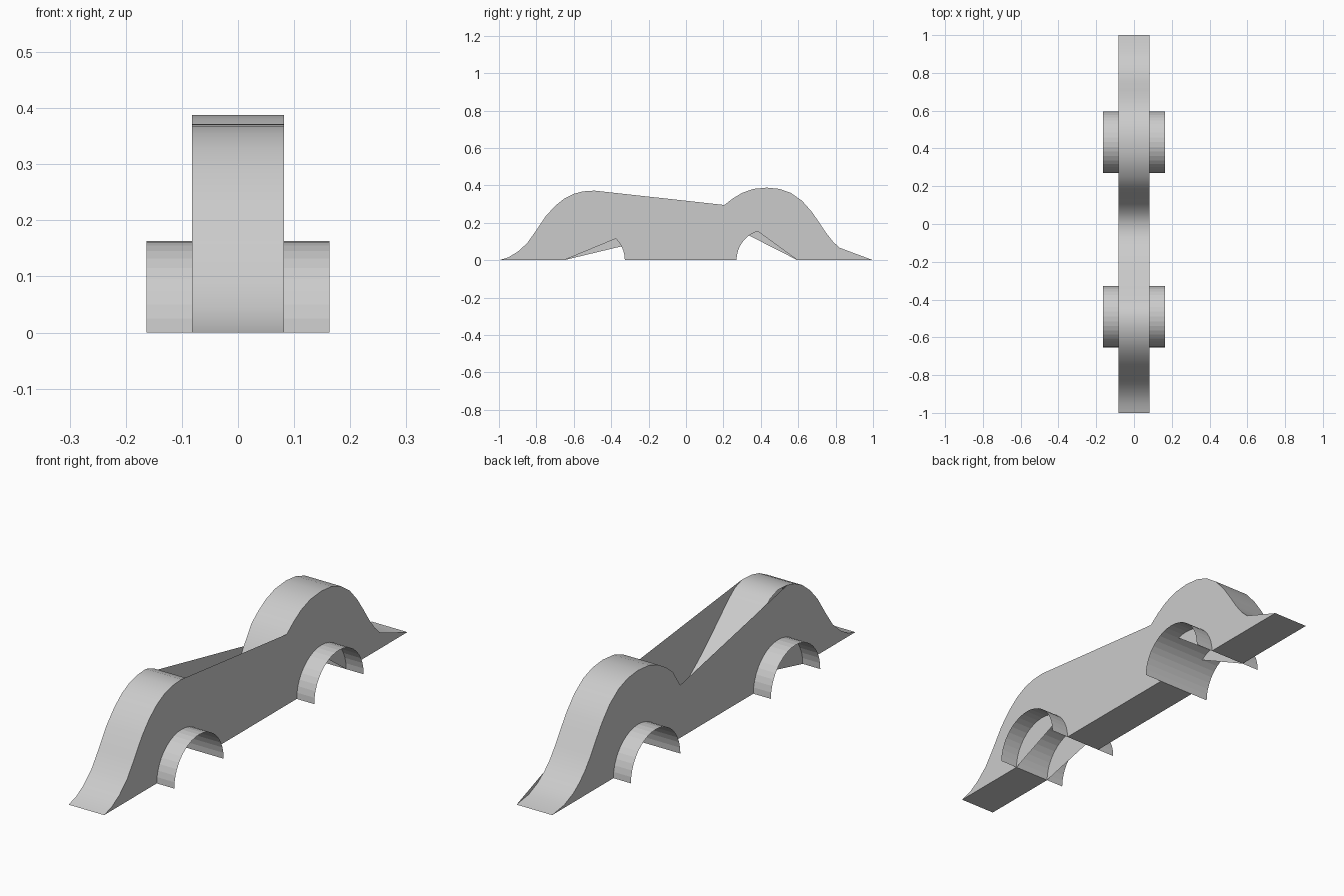
import bpy, bmesh, math

if "Cube" in bpy.data.objects:
    bpy.data.objects.remove(bpy.data.objects["Cube"])

HALF_BODY, HALF_ARCH, R = 0.082, 0.163, 0.163
ARCHES = {"front": -0.49, "rear": 0.433}

# Upper outline of the double fender, (y, z) from nose to tail
TOP = [(-1, 0), (-.95, .015), (-.9, .045), (-.85, .09), (-.8, .16), (-.75, .235),
       (-.7, .29), (-.65, .33), (-.6, .355), (-.55, .368), (-.49, .372), (-.44, .355),
       (-.4, .325), (-.34, .27), (-.27, .205), (-.2, .145), (-.14, .1), (-.07, .067),
       (0, .06), (.06, .09), (.11, .14), (.155, .22), (.205, .295), (.25, .33),
       (.3, .36), (.36, .381), (.433, .388), (.5, .381), (.56, .36), (.62, .318),
       (.67, .262), (.71, .205), (.75, .145), (.785, .1), (.82, .067), (.86, .038),
       (.92, .012), (1, 0)]


def arc(centre, n=20):
    """Half circle in (y, z), from the rear foot over to the front foot."""
    return [(centre + R * math.cos(math.pi * i / n), R * math.sin(math.pi * i / n))
            for i in range(n + 1)]


def make_object(name, bm):
    mesh = bpy.data.meshes.new(name)
    bm.to_mesh(mesh)
    bm.free()
    ob = bpy.data.objects.new(name, mesh)
    bpy.context.collection.objects.link(ob)
    return ob


def strip(name, line, half, smooth=False):
    """Open sheet: a (y, z) line swept across the width."""
    bm = bmesh.new()
    pairs = [[bm.verts.new((x, y, z)) for x in (-half, half)] for y, z in line]
    for a, b in zip(pairs, pairs[1:]):
        bm.faces.new((a[0], a[1], b[1], b[0])).smooth = smooth
    return make_object(name, bm)


def bridge(line, spans):
    """Drop the points lying strictly between the ends of each span."""
    return [p for p in line if not any(a + 1e-4 < p[0] < b - 1e-4 for a, b in spans)]


def side_panel(name, x, top_spans, arch_cut):
    """Flat side whose panel webs straight over the dips and part of each arch."""
    outline = bridge(TOP, top_spans)
    for key in ("rear", "front"):
        pts = arc(ARCHES[key])
        # straight web from the rear or front foot to a point on the arch
        if key == "rear":
            outline += [pts[0]] + [p for p in pts if p[0] < arch_cut[key]]
        else:
            outline += [p for p in pts if p[0] > arch_cut[key]] + [pts[-1]]
    bm = bmesh.new()
    face = bm.faces.new([bm.verts.new((x, y, z)) for y, z in outline])
    bm.normal_update()
    if face.normal.x * x < 0:
        face.normal_flip()
    bmesh.ops.triangulate(bm, faces=[face], ngon_method='EAR_CLIP')
    return make_object(name, bm)


# Curved upper skin
strip("fender_top", TOP, HALF_BODY, smooth=True)

# Flat underside between the wheel arches
f, r = ARCHES["front"], ARCHES["rear"]
for label, a, b in (("nose", -1, f - R), ("middle", f + R, r - R), ("tail", r + R, 1)):
    strip(label + "_underside", [(b, 0), (a, 0)], HALF_BODY)

# Side panels
side_panel("right_side", HALF_BODY, [(-.49, .205), (.82, 1)], {"rear": .39, "front": -.375})
side_panel("left_side", -HALF_BODY, [(-.55, .155)], {"rear": .34, "front": -.355})

# Wheel arch liners
for label, centre in ARCHES.items():
    strip(label + "_wheel_arch", arc(centre)[::-1], HALF_ARCH)
